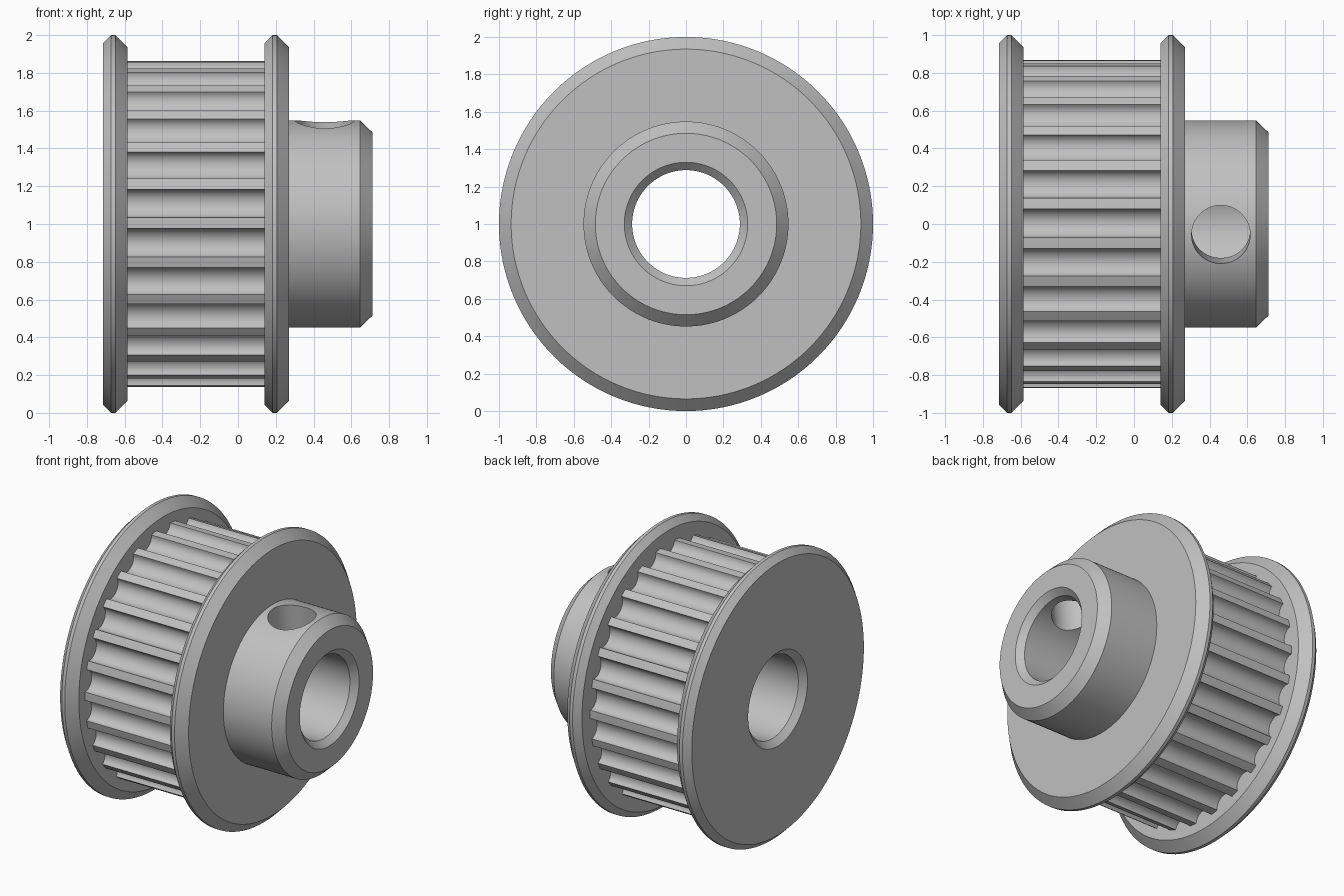
import bpy
import bmesh
from math import sin, cos, pi, radians, hypot

if "Cube" in bpy.data.objects:
    bpy.data.objects.remove(bpy.data.objects["Cube"])

# Dimensions along and around the x axis, which runs through z = 1
LEFT_END, RIGHT_END = -0.715, 0.712
DRUM_LEFT, DRUM_RIGHT = -0.585, 0.14
CORE_R, DRUM_R, BORE_R = 0.795, 0.867, 0.288
TEETH = 26

steel = bpy.data.materials.new("grey_metal")
steel.use_nodes = True
grey = (0.53, 0.53, 0.53, 1)
steel.diffuse_color = grey
steel.node_tree.nodes["Principled BSDF"].inputs["Base Color"].default_value = grey


def around(x, r, a):
    """Point at radius r and angle a, measured from the front upwards."""
    return (x, -r * cos(a), 1 + r * sin(a))


def bridge(bm, a, b):
    """Join two closed rings of vertices with quads."""
    for i in range(len(a)):
        j = (i + 1) % len(a)
        bm.faces.new((a[i], a[j], b[j], b[i]))


def finish(bm, name):
    bmesh.ops.recalc_face_normals(bm, faces=bm.faces)
    mesh = bpy.data.meshes.new(name)
    bm.to_mesh(mesh)
    bm.free()
    mesh.materials.append(steel)
    obj = bpy.data.objects.new(name, mesh)
    bpy.context.collection.objects.link(obj)
    return obj


def select_only(obj):
    bpy.ops.object.select_all(action="DESELECT")
    obj.select_set(True)
    bpy.context.view_layer.objects.active = obj


def flange(x):
    """Bevelled rim profile starting at x."""
    return [(x, 0.957), (x + 0.043, 1.0), (x + 0.066, 1.0), (x + 0.13, 0.935)]


# Flanges, hub and bore: one closed profile turned about the axis
profile = [(LEFT_END + 0.042, BORE_R), (LEFT_END, 0.33)]
profile += flange(LEFT_END)
profile += [(DRUM_LEFT, CORE_R), (DRUM_RIGHT, CORE_R)]
profile += flange(DRUM_RIGHT)
profile += [(0.27, 0.548), (0.646, 0.548), (RIGHT_END, 0.485),
            (RIGHT_END, 0.33), (RIGHT_END - 0.042, BORE_R)]
SEGMENTS = 128
bm = bmesh.new()
rings = [[bm.verts.new(around(x, r, 2 * pi * i / SEGMENTS)) for i in range(SEGMENTS)]
         for x, r in profile]
for k, ring in enumerate(rings):
    bridge(bm, ring, rings[(k + 1) % len(rings)])
body = finish(bm, "flanges_and_hub")

# Set screw hole: a radial cut through one wall of the hub
tilt = radians(6)
bpy.ops.mesh.primitive_cylinder_add(
    vertices=64, radius=0.155, depth=0.7, rotation=(tilt, 0, 0),
    location=(0.46, -0.45 * sin(tilt), 1 + 0.45 * cos(tilt)))
cutter = bpy.context.object
cutter.name = "screw_hole_cutter"
cutter.hide_render = True
cut = body.modifiers.new("screw_hole", "BOOLEAN")
cut.operation = "DIFFERENCE"
cut.solver = "EXACT"
cut.object = cutter
select_only(body)
bpy.ops.object.modifier_apply(modifier=cut.name)
bpy.data.objects.remove(cutter)

# Open the core strip that the toothed drum replaces
bm = bmesh.new()
bm.from_mesh(body.data)
core = []
for f in bm.faces:
    c = f.calc_center_median()
    if DRUM_LEFT + 0.1 < c.x < DRUM_RIGHT - 0.1 and hypot(c.y, c.z - 1) > 0.7:
        core.append(f)
bmesh.ops.delete(bm, geom=core, context="FACES")
bm.to_mesh(body.data)
bm.free()

# Toothed drum: narrow lands between rounded grooves
pitch = 2 * pi / TEETH
half = radians(5.0)
depth, steps = 0.065, 14
section = []
for t in range(TEETH):
    middle = radians(0.3) + (t + 0.5) * pitch
    for s in range(steps + 1):
        u = pi * s / steps
        across = -DRUM_R * sin(half) * cos(u)
        out = DRUM_R * cos(half) - depth * sin(u)
        ca, sa = cos(middle), sin(middle)
        section.append((-(out * ca - across * sa), 1 + out * sa + across * ca))
    section.append(around(0, DRUM_R, middle + pitch / 2)[1:])
bm = bmesh.new()
ends = [[bm.verts.new((x, y, z)) for y, z in section] for x in (DRUM_LEFT, DRUM_RIGHT)]
bridge(bm, ends[0], ends[1])
drum = finish(bm, "toothed_drum")
# An open tube needs its faces turned outwards explicitly
drum.data.update()
face = drum.data.polygons[steps]
if face.normal.y * face.center.y + face.normal.z * (face.center.z - 1) < 0:
    drum.data.flip_normals()

for obj in (body, drum):
    select_only(obj)
    bpy.ops.object.shade_smooth_by_angle(angle=radians(30))
